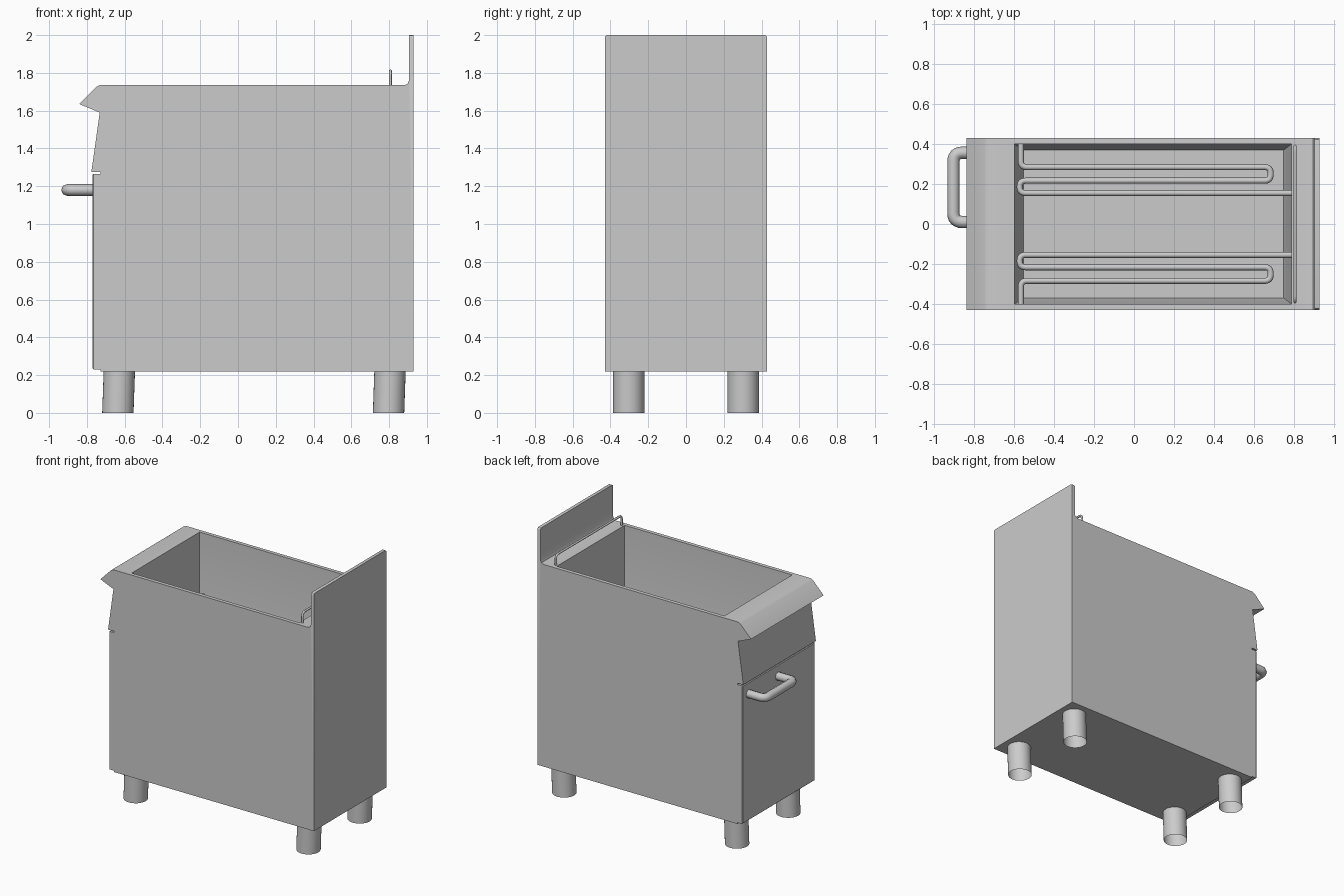
import bpy, bmesh, math
from mathutils import Vector

if "Cube" in bpy.data.objects:
    bpy.data.objects.remove(bpy.data.objects["Cube"])


def obj_from_bm(name, bm):
    bmesh.ops.recalc_face_normals(bm, faces=bm.faces)
    me = bpy.data.meshes.new(name)
    bm.to_mesh(me)
    bm.free()
    ob = bpy.data.objects.new(name, me)
    bpy.context.collection.objects.link(ob)
    return ob


def select_only(ob):
    bpy.ops.object.select_all(action='DESELECT')
    ob.select_set(True)
    bpy.context.view_layer.objects.active = ob


def smooth(ob, deg=35):
    select_only(ob)
    bpy.ops.object.shade_smooth_by_angle(angle=math.radians(deg))


def rounded(points, r, n=6):
    """Round the inner corners of an open path."""
    pts = [Vector(p) for p in points]
    out = [pts[0]]
    for a, p, b in zip(pts, pts[1:], pts[2:]):
        s, e = p + (a - p).normalized() * r, p + (b - p).normalized() * r
        for i in range(n + 1):
            t = i / n
            out.append(s * (1 - t) ** 2 + p * 2 * t * (1 - t) + e * t * t)
    return out + [pts[-1]]


def tube(name, points, radius, corner, res=2):
    cu = bpy.data.curves.new(name, 'CURVE')
    cu.dimensions = '3D'
    cu.bevel_depth = radius
    cu.bevel_resolution = res
    cu.use_fill_caps = True
    path = rounded(points, corner)
    sp = cu.splines.new('POLY')
    sp.points.add(len(path) - 1)
    for q, p in zip(sp.points, path):
        q.co = (*p, 1)
    ob = bpy.data.objects.new(name, cu)
    bpy.context.collection.objects.link(ob)
    select_only(ob)
    bpy.ops.object.convert(target='MESH')
    ob = bpy.context.object
    smooth(ob, 50)
    return ob


# Cabinet: side profile (x, z) with nose, control panel, recess and backsplash
profile = [(-0.728, 0.22), (-0.728, 1.275), (-0.775, 1.275), (-0.775, 1.285),
           (-0.732, 1.59), (-0.84, 1.635), (-0.75, 1.727), (-0.732, 1.735),
           (0.88, 1.735), (0.898, 1.742), (0.905, 1.76), (0.905, 2.0),
           (0.93, 2.0), (0.93, 0.22)]
bm = bmesh.new()
f = bm.faces.new([bm.verts.new((x, -0.43, z)) for x, z in profile])
ext = bmesh.ops.extrude_face_region(bm, geom=[f])
bmesh.ops.translate(bm, vec=(0, 0.86, 0),
                    verts=[v for v in ext['geom'] if isinstance(v, bmesh.types.BMVert)])
tops = [e for e in bm.edges if all(v.co.z > 1.99 for v in e.verts)
        and abs(e.verts[0].co.y - e.verts[1].co.y) < 0.01]
bmesh.ops.bevel(bm, geom=tops, offset=0.015, segments=3, profile=0.5, affect='EDGES')
cabinet = obj_from_bm("cabinet", bm)

# Tank: straight walls with a tapered lower part, cut from the cabinet
bm = bmesh.new()
rings = []
for x0, x1, y, z in [(-0.555, 0.75, 0.37, 1.02), (-0.6, 0.79, 0.402, 1.22),
                     (-0.6, 0.79, 0.402, 1.9)]:
    rings.append([bm.verts.new(c) for c in
                  [(x0, -y, z), (x1, -y, z), (x1, y, z), (x0, y, z)]])
bm.faces.new(rings[0])
bm.faces.new(rings[-1])
for lo, hi in zip(rings, rings[1:]):
    for i in range(4):
        j = (i + 1) % 4
        bm.faces.new([lo[i], lo[j], hi[j], hi[i]])
cutter = obj_from_bm("tank_cutter", bm)
mod = cabinet.modifiers.new("tank", 'BOOLEAN')
mod.object = cutter
mod.solver = 'EXACT'
select_only(cabinet)
bpy.ops.object.modifier_apply(modifier=mod.name)
bpy.data.objects.remove(cutter)
smooth(cabinet, 30)

# Door
bm = bmesh.new()
bmesh.ops.create_cube(bm, size=1)
for v in bm.verts:
    v.co = (-0.749 + v.co.x * 0.042, v.co.y * 0.86, 0.7475 + v.co.z * 1.035)
front = [e for e in bm.edges if all(v.co.x < -0.76 for v in e.verts)]
bmesh.ops.bevel(bm, geom=front, offset=0.005, segments=1, affect='EDGES')
obj_from_bm("door", bm)

# Door handle
tube("door_handle", [(-0.765, 0.357, 1.18), (-0.905, 0.357, 1.18),
                     (-0.905, 0.01, 1.18), (-0.765, 0.01, 1.18)], 0.031, 0.045)

# Lifting bar of the heating elements
tube("lifting_bar", [(0.807, -0.39, 1.73), (0.807, -0.39, 1.81),
                     (0.807, 0.39, 1.81), (0.807, 0.39, 1.73)], 0.008, 0.03)

# Heating elements, one per side
for side, s in (("left", 1), ("right", -1)):
    path = [(-0.567, 0.402), (-0.567, 0.285), (0.685, 0.285), (0.685, 0.217),
            (-0.573, 0.217), (-0.573, 0.155), (0.79, 0.155)]
    tube("heating_element_" + side, [(x, s * y, 1.27) for x, y in path], 0.015, 0.03)

# Legs: open tubes, leaning very slightly
for row, x in (("front", -0.636), ("rear", 0.797)):
    for side, y in (("left", 0.303), ("right", -0.303)):
        bm = bmesh.new()
        bmesh.ops.create_cone(bm, cap_ends=False, segments=32,
                              radius1=0.083, radius2=0.083, depth=0.222)
        for v in bm.verts:
            z = v.co.z + 0.111
            v.co = (v.co.x + x + 0.035 * z, v.co.y + y, z)
        smooth(obj_from_bm(f"leg_{row}_{side}", bm))
